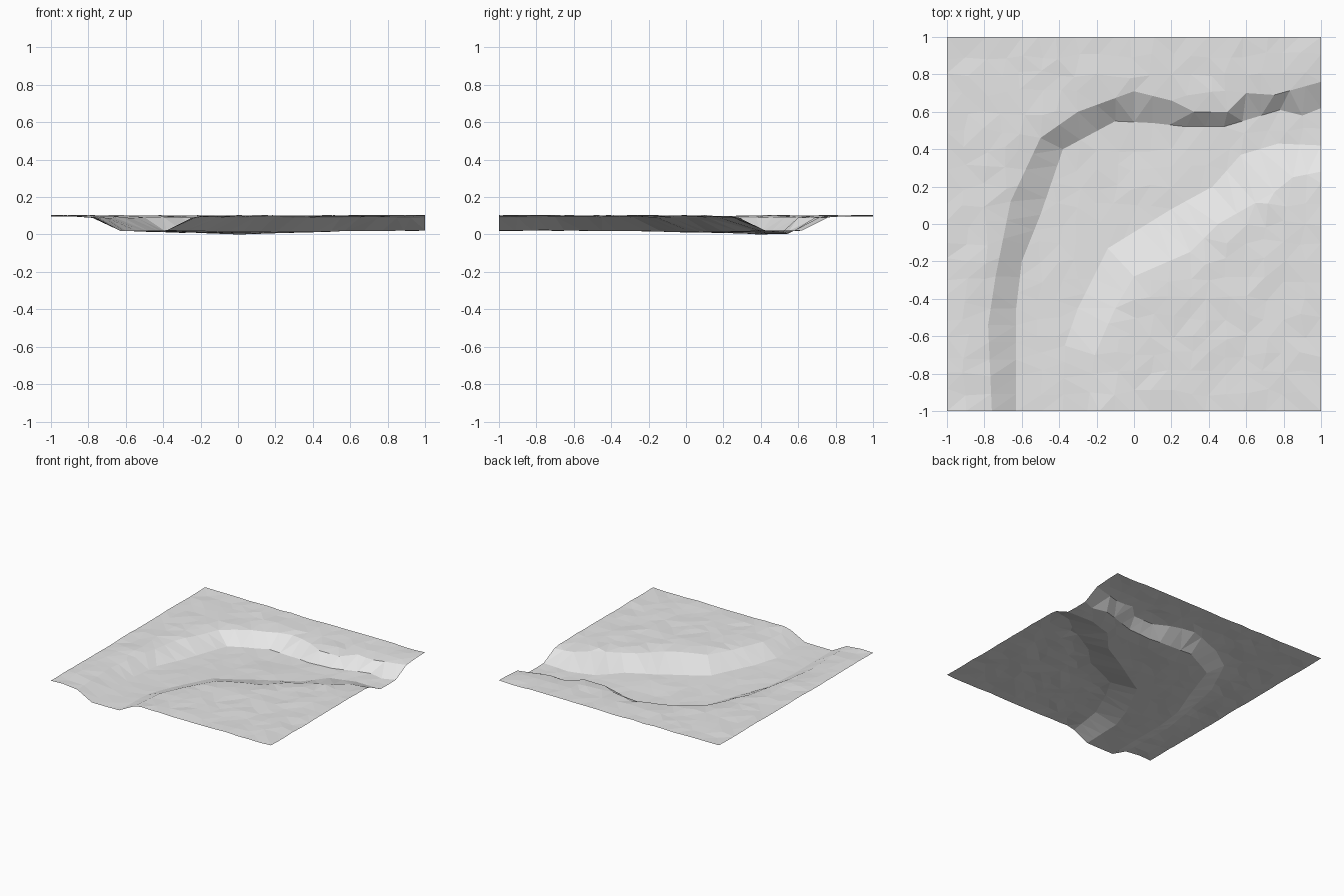
import bpy
import random
from math import exp
from mathutils import Vector
from mathutils.geometry import delaunay_2d_cdt

random.seed(7)

if "Cube" in bpy.data.objects:
    bpy.data.objects.remove(bpy.data.objects["Cube"], do_unlink=True)

SPACING = 0.1

# Plan-view lines of the two river banks, from the front edge to the side edge
OUTER_CREST = [(-.76, -1), (-.78, -.54), (-.74, -.28), (-.66, .12), (-.5, .46), (-.3, .6),
               (0, .71), (.2, .66), (.32, .6), (.5, .6), (.6, .7), (.75, .69), (1, .76)]
OUTER_TOE = [(-.63, -1), (-.63, -.45), (-.6, -.2), (-.5, .05), (-.38, .4), (-.1, .55),
             (.1, .54), (.28, .52), (.48, .52), (.78, .61), (.9, .58), (1, .62)]
INNER_TOE = [(-.38, -1), (-.37, -.65), (-.3, -.45), (-.14, -.13), (.2, .08),
             (.42, .2), (.57, .37), (.77, .43), (1, .42)]
INNER_CREST = [(-.25, -1), (-.21, -.7), (-.1, -.45), (0, -.28), (.3, -.15),
               (.45, 0), (.75, .17), (.85, .25), (1, .28)]


def resample(line):
    """Split every segment into steps of about one grid spacing."""
    points = [Vector(line[0])]
    for start, end in zip(line, line[1:]):
        a, b = Vector(start), Vector(end)
        steps = max(1, round((b - a).length / SPACING))
        points += [a.lerp(b, i / steps) for i in range(1, steps + 1)]
    return points


def inside(point, polygon):
    """Even-odd point in polygon test."""
    hit = False
    for a, b in zip(polygon, polygon[1:] + polygon[:1]):
        if (a.y > point.y) != (b.y > point.y):
            if point.x < a.x + (point.y - a.y) * (b.x - a.x) / (b.y - a.y):
                hit = not hit
    return hit


def pool(point, x, y, radius):
    """Soft hollow falling off from its centre."""
    return exp(-(point - Vector((x, y))).length_squared / radius ** 2)


def ground_height(point):
    return 0.109 + random.uniform(-.004, .003)


def crest_height(point):
    return 0.1 + random.uniform(-.004, .003)


def floor_height(point):
    bend = 0.012 * pool(point, -.1, .3, .6)
    scour = 0.012 * pool(point, 0, .46, .15) + 0.005 * pool(point, .3, .46, .15)
    return 0.03 - bend - scour + random.uniform(-.002, .002)


# Bank lines become fixed edges of the terrain
points, heights, edges = [], [], []
banks = {}
for name, line, height in (("outer_crest", OUTER_CREST, crest_height),
                           ("outer_toe", OUTER_TOE, floor_height),
                           ("inner_toe", INNER_TOE, floor_height),
                           ("inner_crest", INNER_CREST, crest_height)):
    banks[name] = resample(line)
    first = len(points)
    points += banks[name]
    heights += [height(p) for p in banks[name]]
    edges += [(i, i + 1) for i in range(first, len(points) - 1)]

channel = banks["outer_crest"] + banks["inner_crest"][::-1]
river_floor = banks["outer_toe"] + banks["inner_toe"][::-1]
bank_points = list(points)

# Loose grid of points for the plain and the river floor
count = round(2 / SPACING)
for row in range(count + 1):
    for column in range(count + 1):
        p = Vector((column * SPACING - 1, row * SPACING - 1))
        if 0 < column < count:
            p.x += random.uniform(-.02, .02)
        else:
            p.x = round(p.x)
        if 0 < row < count:
            p.y += random.uniform(-.02, .02)
        else:
            p.y = round(p.y)
        if min((p - q).length for q in bank_points) < 0.06:
            continue
        probe = p * 0.999
        on_floor = inside(probe, river_floor)
        if inside(probe, channel) and not on_floor:
            continue
        points.append(p)
        heights.append(floor_height(p) if on_floor else ground_height(p))

# Triangulate and lift the sheet so its lowest point rests on the ground
flat, _, faces, sources, _, _ = delaunay_2d_cdt(points, edges, [], 0, 1e-5)
lifted = [heights[ids[0]] if ids else 0.06 for ids in sources]
lowest = min(lifted)
verts = [(p.x, p.y, z - lowest) for p, z in zip(flat, lifted)]

mesh = bpy.data.meshes.new("river_terrain")
mesh.from_pydata(verts, [], faces)
mesh.update()
terrain = bpy.data.objects.new("river_terrain", mesh)
bpy.context.collection.objects.link(terrain)

# Single plain grey surface, flat shaded
grey = bpy.data.materials.new("light_grey")
grey.use_nodes = True
colour = (0.8, 0.8, 0.8, 1)
grey.diffuse_color = colour
grey.node_tree.nodes["Principled BSDF"].inputs["Base Color"].default_value = colour
mesh.materials.append(grey)
for face in mesh.polygons:
    face.use_smooth = False
